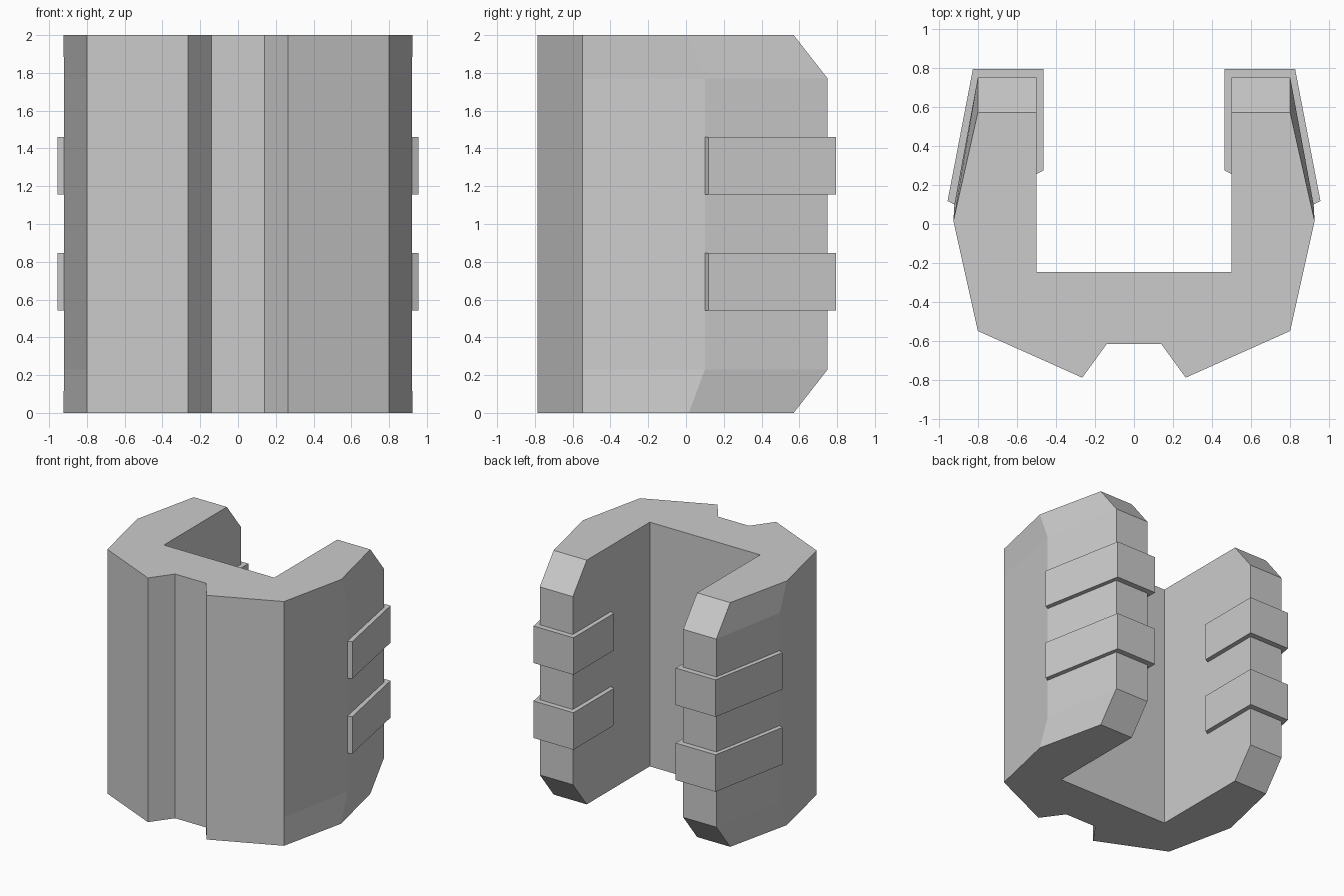
import bpy
import bmesh

cube = bpy.data.objects.get("Cube")
if cube:
    bpy.data.objects.remove(cube, do_unlink=True)

grey = bpy.data.materials.new("light grey")
grey.use_nodes = True
colour = (0.6, 0.6, 0.6, 1)
grey.diffuse_color = colour
grey.node_tree.nodes["Principled BSDF"].inputs["Base Color"].default_value = colour


def loft(name, sections):
    """Skin a stack of (z, outline) sections and cap both ends."""
    bm = bmesh.new()
    rings = [[bm.verts.new((x, y, z)) for x, y in pts] for z, pts in sections]
    n = len(rings[0])
    for low, high in zip(rings, rings[1:]):
        for i in range(n):
            j = (i + 1) % n
            bm.faces.new((low[i], low[j], high[j], high[i]))
    bm.faces.new(rings[0][::-1])
    bm.faces.new(rings[-1])
    bmesh.ops.recalc_face_normals(bm, faces=bm.faces)
    mesh = bpy.data.meshes.new(name)
    bm.to_mesh(mesh)
    bm.free()
    mesh.materials.append(grey)
    obj = bpy.data.objects.new(name, mesh)
    bpy.context.collection.objects.link(obj)
    return obj


def mirrored(half):
    return half + [(-x, y) for x, y in reversed(half)]


def body_outline(side, back):
    """U-shaped plan with a notched front and flared flanks."""
    return mirrored([(0.14, -0.615), (0.265, -0.787), (0.8, -0.548), side,
                     (0.8, back), (0.5, back), (0.5, -0.245)])


# Body: arms are shortened at the top and bottom to form the chamfers
end = body_outline((0.925, 0.015), 0.57)
middle = body_outline((0.92, 0.1), 0.75)
loft("clip_body", [(0, end), (0.23, middle), (1.77, middle), (2, end)])

# Grip bands: wrapped around the end of each arm
band = [(0.92, 0.1), (0.955, 0.118), (0.825, 0.795), (0.463, 0.795),
        (0.463, 0.275), (0.5, 0.255), (0.5, 0.75), (0.8, 0.75)]
for side, sign in (("left", 1), ("right", -1)):
    outline = [(sign * x, y) for x, y in band]
    for level, z in (("lower", 0.543), ("upper", 1.157)):
        loft(f"{side}_{level}_grip_band", [(z, outline), (z + 0.303, outline)])
